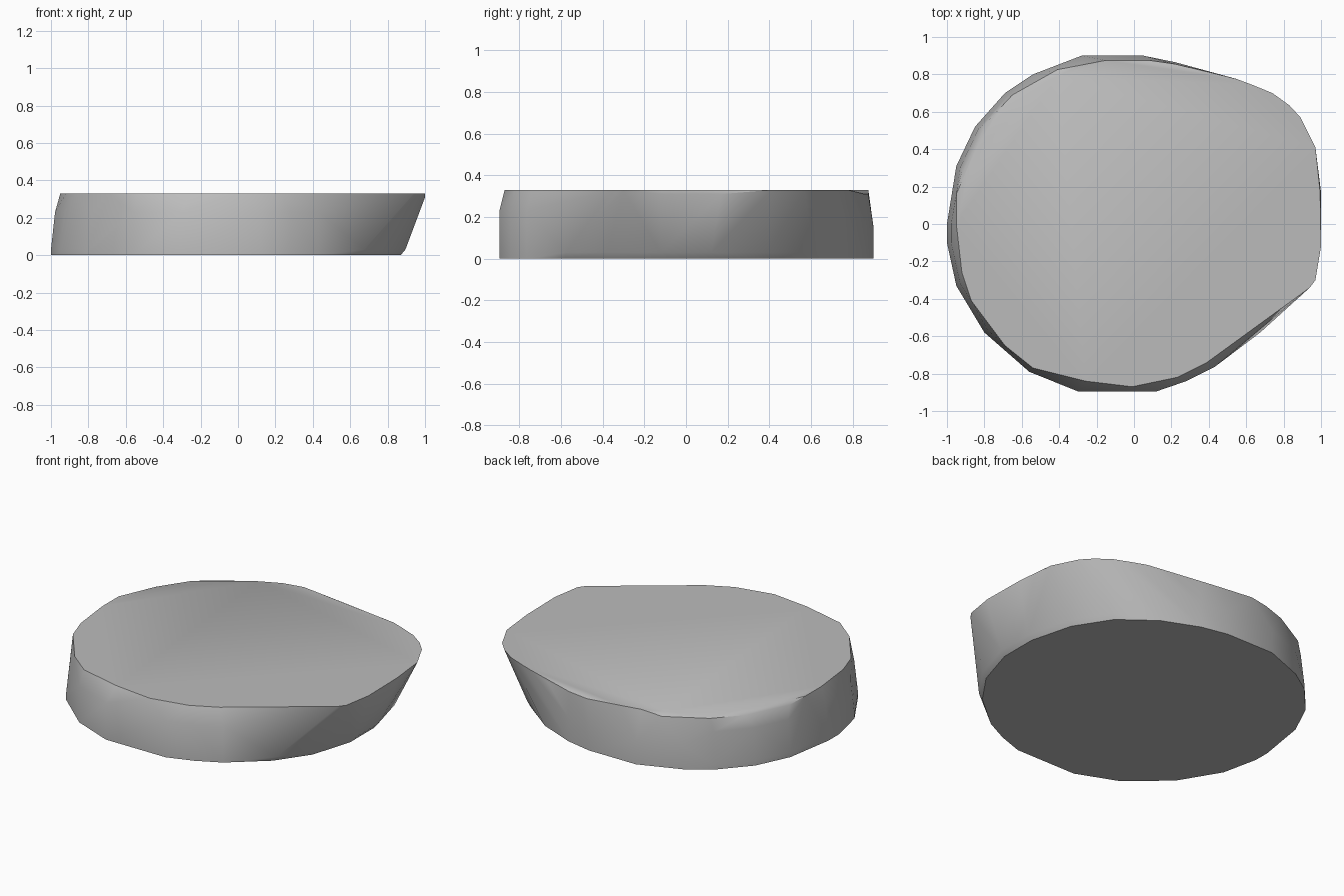
import bpy
import bmesh
import math

cube = bpy.data.objects.get("Cube")
if cube:
    bpy.data.objects.remove(cube, do_unlink=True)

HEIGHT = 0.33

grey = bpy.data.materials.new("stone grey")
grey.use_nodes = True
grey.diffuse_color = (0.5, 0.5, 0.5, 1)
shader = grey.node_tree.nodes["Principled BSDF"]
shader.inputs["Base Color"].default_value = grey.diffuse_color
shader.inputs["Roughness"].default_value = 0.9

# Flat top face, with its corner leaning out to one side
top = [(-.95, .16), (-.85, .39), (-.73, .57), (-.41, .79), (-.28, .85),
       (-.15, .875), (.55, .775), (.63, .745), (.74, .7), (.83, .635),
       (.89, .57), (.97, .41), (.995, .17), (1, -.12), (.97, -.3),
       (.94, -.34), (.39, -.74), (.23, -.82), (-.01, -.87), (-.26, -.84),
       (-.54, -.77), (-.69, -.65), (-.87, -.41), (-.92, -.26), (-.95, 0)]

# Worn bevel below the top at the back
worn = [(-.92, .28), (-.79, .54), (-.65, .69), (-.41, .825),
        (.08, .875), (.22, .855), (.4, .815), (1, .17), (1, -.12)]

# Rounded base outline
base = [(-1, 0), (-.95, .31), (-.85, .52), (-.69, .7), (-.54, .8),
        (-.28, .9), (.05, .9), (.22, .865), (.45, .77), (.66, .61),
        (.8, .39), (.87, .12), (.87, -.12), (.79, -.38), (.65, -.58),
        (.43, -.765), (.28, -.84), (.12, -.895), (-.3, -.895),
        (-.56, -.79), (-.8, -.58), (-.95, -.33), (-1, -.1)]


def ring(bm, points, z, scale=1.0):
    for x, y in points:
        bm.verts.new((x * scale, y * scale, z))


bm = bmesh.new()
ring(bm, top, HEIGHT)
ring(bm, worn, HEIGHT - 0.02)
ring(bm, base, 0)
# Upright lower wall, flaring a little on the leaning side
ring(bm, [(x + (.025 if x > .6 else 0), y) for x, y in base], 0.03)
ring(bm, [p for p in base if p[1] > .7 and p[0] < .3], 0.15)
ring(bm, [p for p in base if p[1] < -.7 and p[0] < .45], 0.23)
ring(bm, [p for p in base if p[0] < -.5], 0.23, 0.978)

# Shrink-wrap the rings into one chipped slab
hull = bmesh.ops.convex_hull(bm, input=bm.verts)
loose = {v for v in hull["geom_interior"] + hull["geom_unused"]
         if isinstance(v, bmesh.types.BMVert)}
bmesh.ops.delete(bm, geom=list(loose), context='VERTS')
bmesh.ops.dissolve_limit(bm, angle_limit=math.radians(0.5),
                         verts=bm.verts, edges=bm.edges)
bmesh.ops.recalc_face_normals(bm, faces=bm.faces)

mesh = bpy.data.meshes.new("stone_slab")
bm.to_mesh(mesh)
bm.free()
mesh.materials.append(grey)
slab = bpy.data.objects.new("stone_slab", mesh)
bpy.context.collection.objects.link(slab)

bpy.context.view_layer.objects.active = slab
slab.select_set(True)
bpy.ops.object.shade_smooth_by_angle(angle=math.radians(35))
